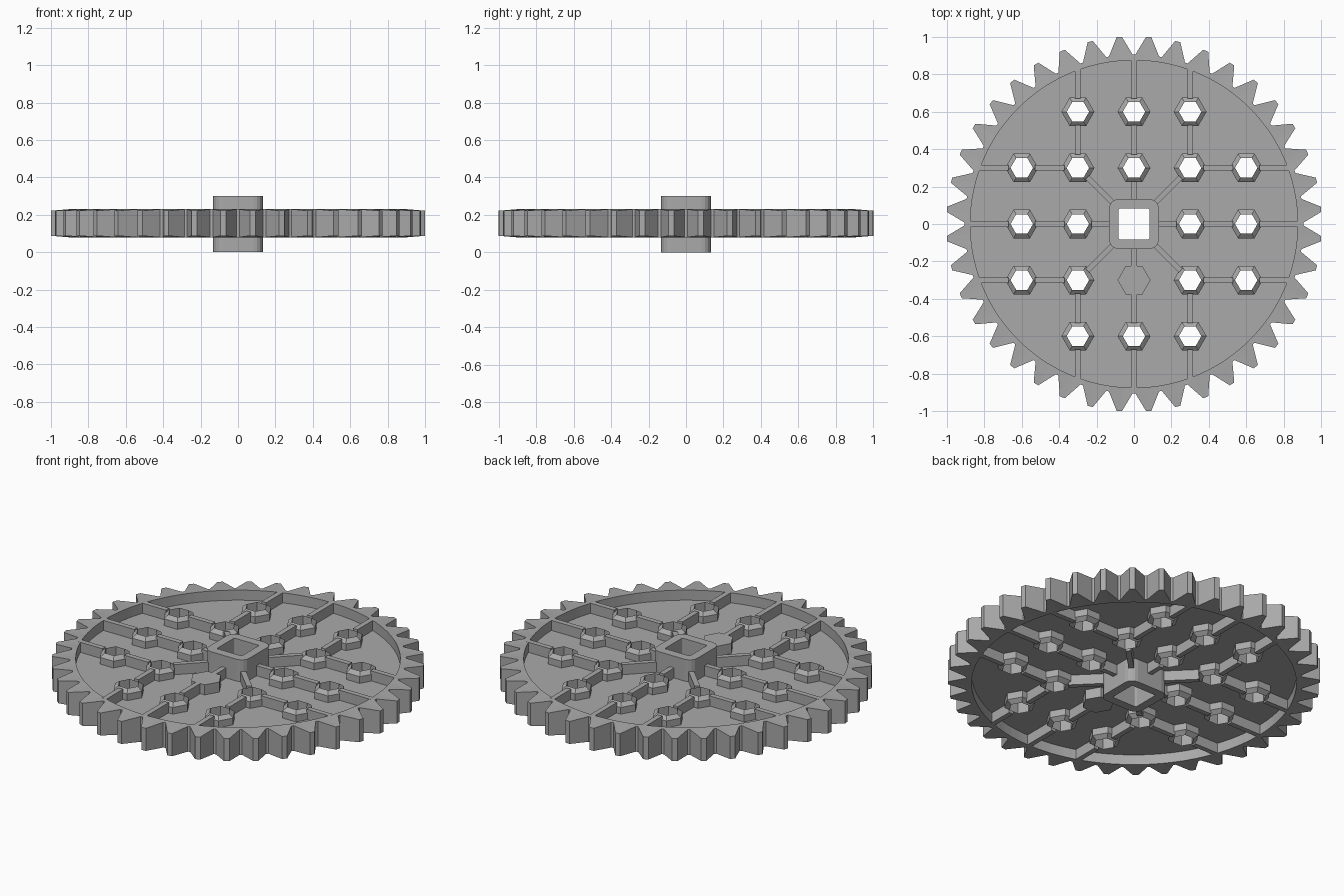
import bpy
import bmesh
from math import cos, sin, pi, sqrt, atan2
from mathutils import Vector

if "Cube" in bpy.data.objects:
    bpy.data.objects.remove(bpy.data.objects["Cube"])

steel = bpy.data.materials.new("plain grey")
steel.use_nodes = True
GREY = (0.4, 0.4, 0.4, 1)
steel.diffuse_color = GREY
steel.node_tree.nodes["Principled BSDF"].inputs["Base Color"].default_value = GREY

Z0, Z1 = 0.08, 0.23          # rim and rib heights
WEB0, WEB1 = 0.14, 0.17      # thin web
TEETH = 40
PITCH = 2 * pi / TEETH
BOSS, HOLE = 0.088, 0.06
RIM = 0.875


def finish(name, bm):
    bmesh.ops.recalc_face_normals(bm, faces=bm.faces)
    mesh = bpy.data.meshes.new(name)
    bm.to_mesh(mesh)
    bm.free()
    mesh.materials.append(steel)
    obj = bpy.data.objects.new(name, mesh)
    bpy.context.collection.objects.link(obj)
    return obj


def polar(r, a, centre=(0, 0)):
    return (centre[0] + r * cos(a), centre[1] + r * sin(a))


def polygon(r, n, centre=(0, 0), turn=0):
    return [polar(r, turn + 2 * pi * i / n, centre) for i in range(n)]


def prism(bm, points, z0, z1):
    low = [bm.verts.new((x, y, z0)) for x, y in points]
    high = [bm.verts.new((x, y, z1)) for x, y in points]
    bm.faces.new(low[::-1])
    bm.faces.new(high)
    n = len(points)
    for i in range(n):
        j = (i + 1) % n
        bm.faces.new((low[i], low[j], high[j], high[i]))


def tube(bm, outer, inner, z0, z1, inset=lambda p: 0):
    """Upright tube between two outlines with the same point count."""
    loops = []
    for pts, top in ((outer, 0), (outer, 1), (inner, 1), (inner, 0)):
        loops.append([bm.verts.new((x, y, z1 - inset((x, y)) if top else z0 + inset((x, y))))
                      for x, y in pts])
    n = len(outer)
    for k in range(4):
        a, b = loops[k], loops[(k + 1) % 4]
        for i in range(n):
            j = (i + 1) % n
            bm.faces.new((a[i], a[j], b[j], b[i]))


def rounded_square(half, radius):
    pts = []
    for q in range(4):
        corner = polar((half - radius) * sqrt(2), pi / 4 + q * pi / 2)
        pts += [polar(radius, q * pi / 2 + s * pi / 8, corner) for s in range(5)]
    return pts


# Toothed rim: pointed teeth with slightly bevelled tips
outline, inside = [], []
for t in range(TEETH):
    mid = (t + 0.5) * PITCH
    for r, f in ((0.905, -0.45), (1.003, -0.09), (1.003, 0.09), (0.905, 0.45)):
        outline.append(polar(r, mid + f * PITCH))
        inside.append(polar(RIM, mid + f * PITCH))
bm = bmesh.new()
tube(bm, outline, inside, Z0, Z1, lambda p: 0.008 if Vector(p).length > 0.95 else 0)
finish("toothed_rim", bm)

# Boss positions on a square grid
G = 0.3
bosses = [(i * G, j * G) for i in range(-2, 3) for j in range(-2, 3)
          if (i, j) != (0, 0) and abs(i) + abs(j) < 4]
solid = (0, -G)

# Web with a bore and lightening holes
bm = bmesh.new()
prism(bm, polygon(0.885, TEETH), WEB0, WEB1)
web = finish("web", bm)
bm = bmesh.new()
prism(bm, rounded_square(0.1, 0.02), 0, 0.3)
for c in bosses:
    if c != solid:
        prism(bm, polygon((BOSS + HOLE) / 2, 6, c), 0, 0.3)
cutter = finish("hole_cutter", bm)
cutter.hide_render = True
cut = web.modifiers.new("holes", "BOOLEAN")
cut.operation = "DIFFERENCE"
cut.solver = "EXACT"
cut.object = cutter
bpy.context.view_layer.objects.active = web
web.select_set(True)
bpy.ops.object.modifier_apply(modifier=cut.name)
bpy.data.objects.remove(cutter)

# Faceted bosses
bm = bmesh.new()
for c in bosses:
    if c == solid:
        prism(bm, polygon(BOSS, 6, c), Z0, Z1)
    else:
        tube(bm, polygon(BOSS, 6, c), polygon(HOLE, 6, c), Z0, Z1,
             lambda p: 0.02 if (Vector(p) - Vector(c)).length > 0.07 else 0)
finish("bosses", bm)

# Ribs joining hub, bosses and rim
bm = bmesh.new()


def rib(a, b, width=0.03):
    a, b = Vector(a), Vector(b)
    d = (b - a).normalized()
    side = Vector((-d.y, d.x)) * width / 2
    prism(bm, [a - side, b - side, b + side, a + side], Z0, Z1)


gap = 0.072
for q in range(4):
    turn = atan2(1, 0) * q

    def spin(x, y):
        return (x * cos(turn) - y * sin(turn), x * sin(turn) + y * cos(turn))

    rib(spin(0.12, 0), spin(G - gap, 0))
    rib(spin(0.08, 0.08), spin(G - gap * 0.7, G - gap * 0.7))
    for y in (-G, 0, G):
        rib(spin(G + gap, y), spin(2 * G - gap, y))
        rib(spin(2 * G + gap, y), spin(sqrt(0.88 ** 2 - y * y), y))
finish("ribs", bm)

# Square hub with bore
bm = bmesh.new()
tube(bm, rounded_square(0.133, 0.05), rounded_square(0.082, 0.008), 0, 0.3)
finish("hub", bm)
